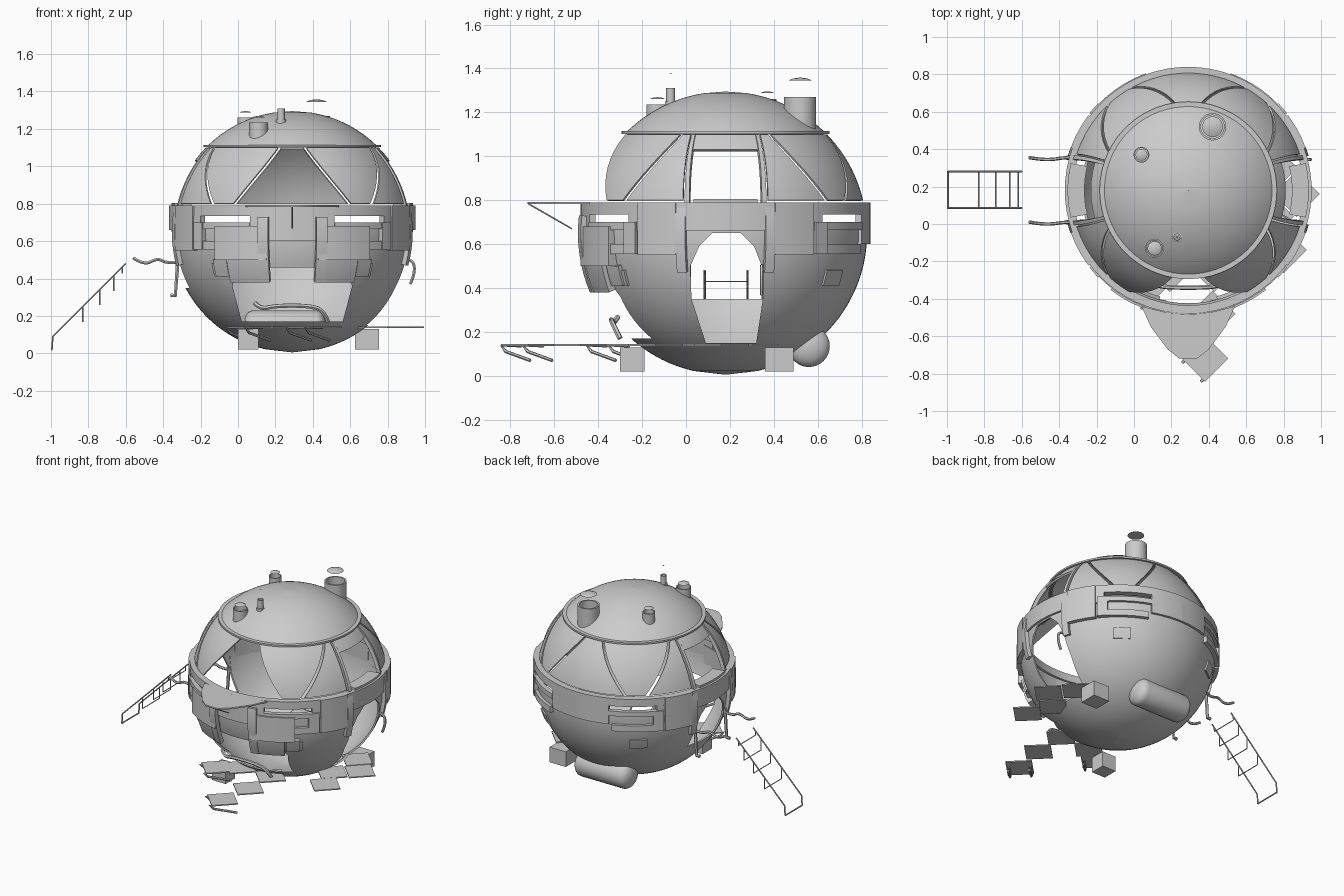
import bpy, bmesh
from math import sin, cos, radians, sqrt, pi
from mathutils import Vector, Matrix

if "Cube" in bpy.data.objects:
    bpy.data.objects.remove(bpy.data.objects["Cube"])

CX, CY, CZ, R = 0.29, 0.18, 0.65, 0.645   # pod centre and radius
made = []

grey = bpy.data.materials.new("light_grey")
grey.use_nodes = True
grey.diffuse_color = (0.6, 0.6, 0.6, 1)
grey.node_tree.nodes["Principled BSDF"].inputs["Base Color"].default_value = (0.6, 0.6, 0.6, 1)


def add(name, bm, thick=0):
    me = bpy.data.meshes.new(name)
    bm.to_mesh(me)
    bm.free()
    ob = bpy.data.objects.new(name, me)
    bpy.context.collection.objects.link(ob)
    me.materials.append(grey)
    if thick:
        s = ob.modifiers.new("thickness", 'SOLIDIFY')
        s.thickness, s.offset = thick, -1
    made.append(ob)
    return ob


def shell(name, low, high, z0, z1, off=0.0, r=None, thick=0.015, rows=8):
    """Curved plate between two azimuth ranges, on the sphere or on a cylinder."""
    bm = bmesh.new()
    n = max(2, int(max(low[1] - low[0], high[1] - high[0]) / 5))
    grid = []
    for j in range(rows + 1):
        t = j / rows
        z = z0 + (z1 - z0) * t
        rad = r or sqrt(max((R + off) ** 2 - (z - CZ) ** 2, 1e-6))
        a0, a1 = (low[k] + (high[k] - low[k]) * t for k in (0, 1))
        ring = [radians(a0 + (a1 - a0) * i / n) for i in range(n + 1)]
        grid.append([bm.verts.new((CX + rad * cos(a), CY + rad * sin(a), z)) for a in ring])
    for j in range(rows):
        for i in range(n):
            bm.faces.new((grid[j][i], grid[j][i + 1], grid[j + 1][i + 1], grid[j + 1][i]))
    bmesh.ops.remove_doubles(bm, verts=bm.verts, dist=1e-4)
    return add(name, bm, thick)


def shell4(name, low, high, z0, z1, only=(0, 1, 2, 3), **kw):
    """The same plate mirrored into the four quadrants."""
    tags = ("back_left", "back_right", "front_right", "front_left")
    for q in only:
        def turn(p):
            return ((p[0], p[1]), (180 - p[1], 180 - p[0]),
                    (180 + p[0], 180 + p[1]), (-p[1], -p[0]))[q]
        shell(f"{name}_{tags[q]}", turn(low), turn(high), z0, z1, **kw)


def lathe(name, profile, x, y, seg=32):
    bm = bmesh.new()
    vs = [bm.verts.new((r, 0, z)) for r, z in profile]
    es = [bm.edges.new(p) for p in zip(vs, vs[1:])]
    bmesh.ops.spin(bm, geom=vs + es, cent=(0, 0, 0), axis=(0, 0, 1), angle=2 * pi, steps=seg)
    bmesh.ops.remove_doubles(bm, verts=bm.verts, dist=1e-4)
    bmesh.ops.recalc_face_normals(bm, faces=bm.faces)
    bmesh.ops.translate(bm, verts=bm.verts, vec=(x, y, 0))
    return add(name, bm)


def box(name, c, size, turn=0):
    bm = bmesh.new()
    m = Matrix.Translation(c) @ Matrix.Rotation(radians(turn), 4, 'Z') @ Matrix.Diagonal((*size, 1))
    bmesh.ops.create_cube(bm, size=1, matrix=m)
    return add(name, bm)


def prism(name, pts, depth):
    bm = bmesh.new()
    f = bm.faces.new([bm.verts.new(p) for p in pts])
    g = bmesh.ops.extrude_face_region(bm, geom=[f])["geom"]
    bmesh.ops.translate(bm, verts=[v for v in g if isinstance(v, bmesh.types.BMVert)], vec=depth)
    bmesh.ops.recalc_face_normals(bm, faces=bm.faces)
    return add(name, bm)


def tube(name, pts, r=0.005, smooth=False):
    cu = bpy.data.curves.new(name, 'CURVE')
    cu.dimensions, cu.bevel_depth, cu.bevel_resolution, cu.use_fill_caps = '3D', r, 1, True
    sp = cu.splines.new('NURBS' if smooth else 'POLY')
    sp.points.add(len(pts) - 1)
    for p, co in zip(sp.points, pts):
        p.co = (*co, 1)
    if smooth:
        sp.use_endpoint_u, sp.order_u = True, 3
    ob = bpy.data.objects.new(name, cu)
    bpy.context.collection.objects.link(ob)
    cu.materials.append(grey)
    made.append(ob)


# Lower hull with cargo opening and two doorways
full = (0, 360)
hull = shell("lower_hull", full, full, CZ - R, 0.70, thick=0.012, rows=40)
arch = [(.09, .15), (.32, .15), (.35, .35), (.345, .5), (.31, .59), (.25, .65),
        (.12, .65), (.06, .59), (.02, .5), (.025, .35)]
cutters = [
    prism("left_door_cutter", [(.5, y, z) for y, z in arch], (.6, 0, 0)),
    prism("right_door_cutter", [(-.5, y, max(z, .35)) for y, z in arch[2:]], (.5, 0, 0)),
    prism("cargo_cutter", [(x, -.6, z) for x, z in
          [(.02, .17), (.56, .17), (.61, .36), (.58, .46), (0, .46), (-.03, .36)]], (0, .6, 0))]
for c in cutters:
    b = hull.modifiers.new(c.name, 'BOOLEAN')
    b.operation, b.object, b.solver = 'DIFFERENCE', c, 'EXACT'
    c.hide_render = True

# Equator ring: solid rail on top, slotted band underneath
shell("ring_rail", full, full, .735, .79, r=.66, thick=.045, rows=1)
shell4("slot_band_side", (0, 42), (0, 42), .66, .735, r=.66, thick=.03, rows=1)
shell4("slot_band_end", (70, 90), (70, 90), .60, .735, r=.66, thick=.03, rows=1)
shell4("slot_lower_bar", (42, 70), (42, 70), .665, .70, r=.665, thick=.03, rows=1)
shell4("latch_bar", (38, 68), (38, 68), .555, .60, r=.665, thick=.035, rows=1)
shell4("latch_post", (38, 44), (38, 44), .555, .70, r=.67, thick=.04, rows=1)
shell4("hull_plate", (47, 58), (47, 58), .41, .48, off=.01)

# Door surrounds
shell4("door_block", (20, 37), (20, 37), .55, .79, r=.668, thick=.04, rows=1)
shell4("door_column", (16, 20), (16, 20), .47, .79, off=.025, thick=.04)
for side, a in (("left", 0), ("right", 180)):
    shell("door_header_" + side, (a - 16, a + 16), (a - 16, a + 16), .66, .72, r=.66, thick=.04, rows=1)
    shell("window_sill_" + side, (a - 13, a + 13), (a - 13, a + 13), .72, .805, r=.645, thick=.09, rows=1)
    shell("window_header_" + side, (a - 17, a + 17), (a - 17, a + 17), 1.03, 1.10)

# Front equipment plates beside the cargo opening
front = (2, 3)
shell4("front_plate", (52, 78), (52, 78), .50, .68, only=front, r=.675, thick=.05, rows=1)
shell4("front_lower_plate", (58, 75), (58, 75), .38, .52, only=front, off=.035, thick=.04)
shell4("front_strap", (74, 79), (74, 79), .38, .73, only=front, off=.04, thick=.03)
shell4("front_side_plate", (49, 57), (49, 57), .41, .50, only=front, off=.02, thick=.02)

# Glazing panels, with the front one left open
shell4("window_post", (15, 17), (17, 19), .79, 1.10, off=.008, thick=.025)
shell4("upright_panel", (18, 46), (20, 24.5), .80, 1.10, thick=.01)
shell4("inverted_panel", (48.3, 59.7), (26.5, 80.5), .80, 1.10, thick=.01)
shell("back_panel", (61.5, 118.5), (82.5, 97.5), .80, 1.10, thick=.01)

# Top cap and its flange
shell("top_cap", full, full, 1.108, CZ + R, thick=.012, rows=24)
shell("cap_flange", full, full, 1.102, 1.114, r=.474, thick=.04, rows=1)

# Raised front awning with its strut
half = [(0, -.722), (.05, -.718), (.11, -.67), (.2, -.55), (.25, -.44), (.13, -.47)]
outline = half + [(-x, y) for x, y in half[::-1] if x] + [(0, -.485)]
outline = half + [(0, -.485)] + [(-x, y) for x, y in half[:0:-1]]
prism("awning", [(CX + x, y, .782) for x, y in outline], (0, 0, .01))
tube("awning_strut", [(CX, -.72, .785), (CX, -.52, .67)], .004)

# Chimneys with floating caps
for name, x, y, r, z0, z1, zc in (("large", .42, .52, .073, 1.10, 1.27, 1.345),
                                  ("back", .04, .37, .042, 1.10, 1.262, 1.288),
                                  ("front", .11, -.13, .05, 1.10, 1.235, 1.26),
                                  ("thin", .23, -.07, .02, 1.18, 1.31, 1.378)):
    lathe(name + "_chimney", [(r, z0), (r, z1), (r * .85, z1), (r * .85, z0)], x, y)
    c = r * (.75 if name != "thin" else .3)
    lathe(name + "_chimney_cap", [(c, zc), (c * .6, zc + c * .17), (0, zc + c * .25), (0, zc), (c, zc)], x, y)
lathe("thin_chimney_collar", [(.026, 1.2), (.026, 1.25), (.015, 1.25)], .23, -.07)

# Rear tank, lying across the back
tr, tl = .095, .225
prof = [(tr * cos(radians(a)), tl - tr * .6 + tr * .6 * sin(radians(a))) for a in range(0, 91, 15)]
tank = lathe("rear_tank", prof + [(r, -z) for r, z in prof[::-1]][::1] + [prof[0]], 0, 0)
tank.data.transform(Matrix.Translation((.25, .56, .135)) @ Matrix.Rotation(pi / 2, 4, 'Y'))

# Ground blocks and stepping plates
box("front_block", (.055, -.245, .075), (.11, .11, .11))
box("back_block", (.69, .425, .075), (.13, .13, .11))
plates = [(.38, -.72), (.42, -.48), (.43, -.24), (.06, -.33), (.19, -.24),
          (.8, -.14), (.87, .16), (.73, .04), (.75, .3)]
for i, (x, y) in enumerate(plates):
    box(f"step_plate_{i + 1}", (x, y, .14), (.175, .175, .008), 45)
for i in (0, 3):
    for k, s in enumerate((-.05, .05)):
        x, y = plates[i][0] + s, plates[i][1] - s
        tube(f"step_leg_{i + 1}_{k + 1}", [(x + d, y + d, z) for d, z in
             ((.02, .136), (-.07, .136), (-.05, .11), (.06, .07))], .008)

# Cargo lip
tube("cargo_lip", [(.09, -.31, .27), (.12, -.33, .235), (.2, -.34, .255), (.38, -.34, .255),
                   (.46, -.33, .23), (.48, -.3, .17)], .012, True)

# Boarding ladder with hanging rungs
rail = [(-.6, .48), (-.99, .09), (-.995, .02)]
for side, y in (("left", .085), ("right", .28)):
    tube("ladder_rail_" + side, [(x, y, z) for x, z in rail], .005)
for i, x in enumerate((-.83, -.74, -.665, -.62)):
    z, d = x + 1.08, .08 if i < 3 else .03
    tube(f"ladder_rung_{i + 1}", [(x, .085, z), (x, .085, z - d), (x, .28, z - d), (x, .28, z)], .004)
tube("ladder_foot", [(-.995, .085, .02), (-.995, .28, .02)], .005)

# Door handrails and hanging brackets
for side, y in (("front", .01), ("back", .355)):
    tube("handrail_" + side, [(-.56, y, .51), (-.5, y - .01, .47), (-.43, y - .01, .51),
                              (-.38, y, .48), (-.3, y, .49)], .009, True)
    tube("door_bracket_" + side, [(-.32, y, .52), (-.335, y, .31), (-.36, y, .31)], .012)
tube("left_door_handle", [(.90, .345, .5), (.94, .345, .5), (.945, .345, .42), (.92, .345, .37)], .009, True)

# Bake modifiers, drop cutters, smooth curved faces
bpy.ops.object.select_all(action='DESELECT')
for ob in made:
    ob.select_set(True)
bpy.context.view_layer.objects.active = hull
bpy.ops.object.convert(target='MESH')
for c in cutters:
    bpy.data.objects.remove(c)
bpy.ops.object.shade_smooth_by_angle(angle=radians(35))
